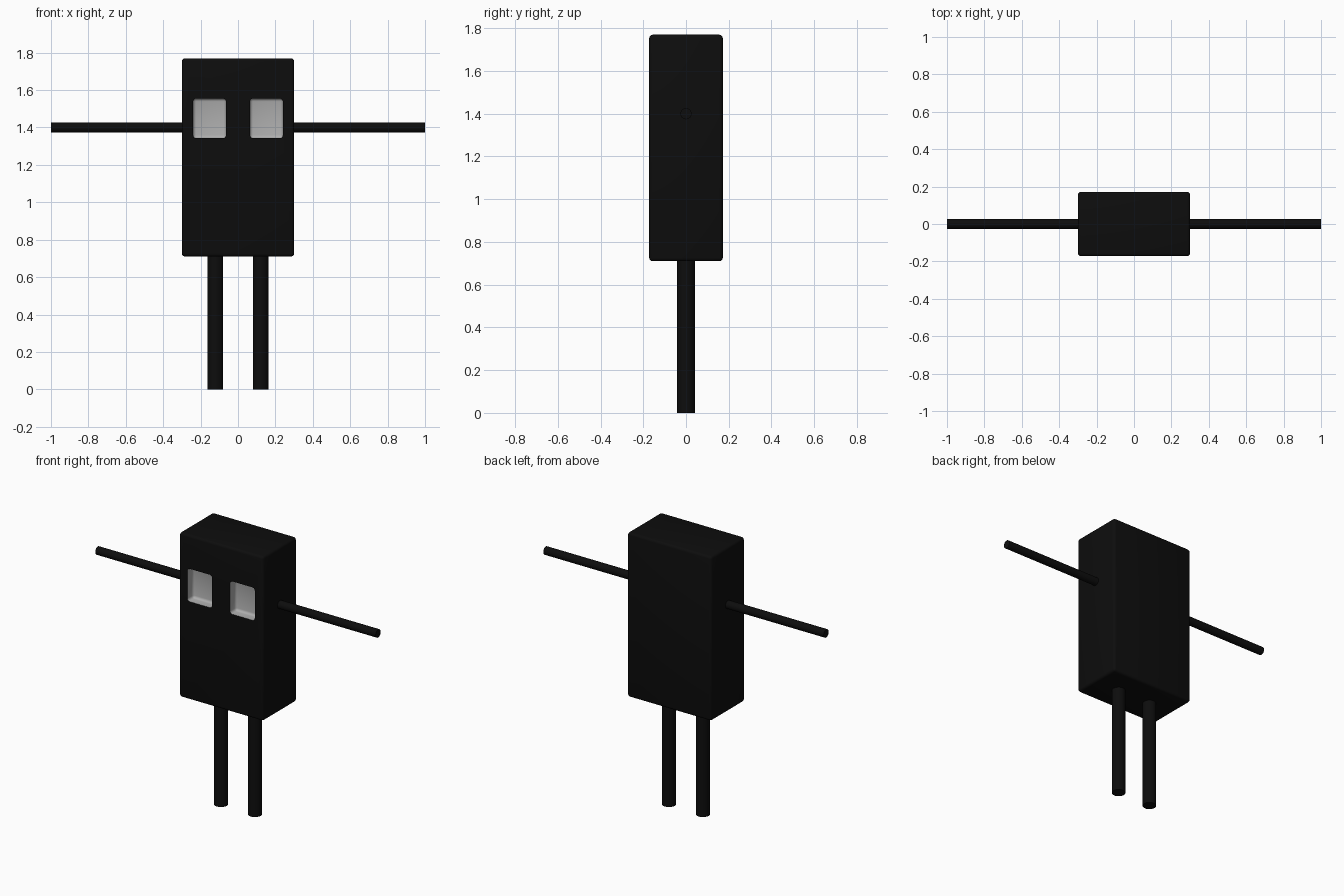
import bpy, math

if "Cube" in bpy.data.objects:
    bpy.data.objects.remove(bpy.data.objects["Cube"])


def material(name, rgb):
    m = bpy.data.materials.new(name)
    m.diffuse_color = (*rgb, 1)
    m.use_nodes = True
    m.node_tree.nodes["Principled BSDF"].inputs["Base Color"].default_value = m.diffuse_color
    return m


black = material("black", (0.004, 0.004, 0.004))
grey = material("eye_grey", (0.42, 0.42, 0.42))


def apply(obj, mod):
    bpy.context.view_layer.objects.active = obj
    bpy.ops.object.modifier_apply(modifier=mod.name)


def smooth(obj):
    bpy.ops.object.select_all(action='DESELECT')
    obj.select_set(True)
    bpy.context.view_layer.objects.active = obj
    bpy.ops.object.shade_smooth_by_angle(angle=math.radians(35))


def rounded_box(name, loc, size, bevel, mat):
    bpy.ops.mesh.primitive_cube_add(size=1, location=loc)
    o = bpy.context.object
    o.name = name
    o.scale = size
    bpy.ops.object.transform_apply(location=False, rotation=False, scale=True)
    b = o.modifiers.new("bevel", 'BEVEL')
    b.width, b.segments = bevel, 3
    apply(o, b)
    o.data.materials.append(mat)
    return o


def rod(name, loc, radius, length, rot):
    bpy.ops.mesh.primitive_cylinder_add(vertices=32, radius=radius, depth=length,
                                        location=loc, rotation=rot)
    o = bpy.context.object
    o.name = name
    o.data.materials.append(black)
    smooth(o)


# Body block
body = rounded_box("body", (0, 0, 1.24), (0.6, 0.344, 1.06), 0.016, black)
body.data.materials.append(grey)

for side, s in (("left", 1), ("right", -1)):
    # Recessed eye socket
    cutter = rounded_box(side + "_eye_cutter", (s * 0.152, -0.172, 1.449),
                         (0.176, 0.12, 0.212), 0.016, grey)
    cut = body.modifiers.new("eye", 'BOOLEAN')
    cut.operation, cut.solver, cut.object = 'DIFFERENCE', 'EXACT', cutter
    cut.material_mode = 'TRANSFER'
    apply(body, cut)
    bpy.data.objects.remove(cutter)
    # Limbs
    rod(side + "_arm", (s * 0.64, 0, 1.4), 0.026, 0.72, (0, math.pi / 2, 0))
    rod(side + "_leg", (s * 0.121, 0, 0.365), 0.041, 0.73, (0, 0, 0))

smooth(body)
